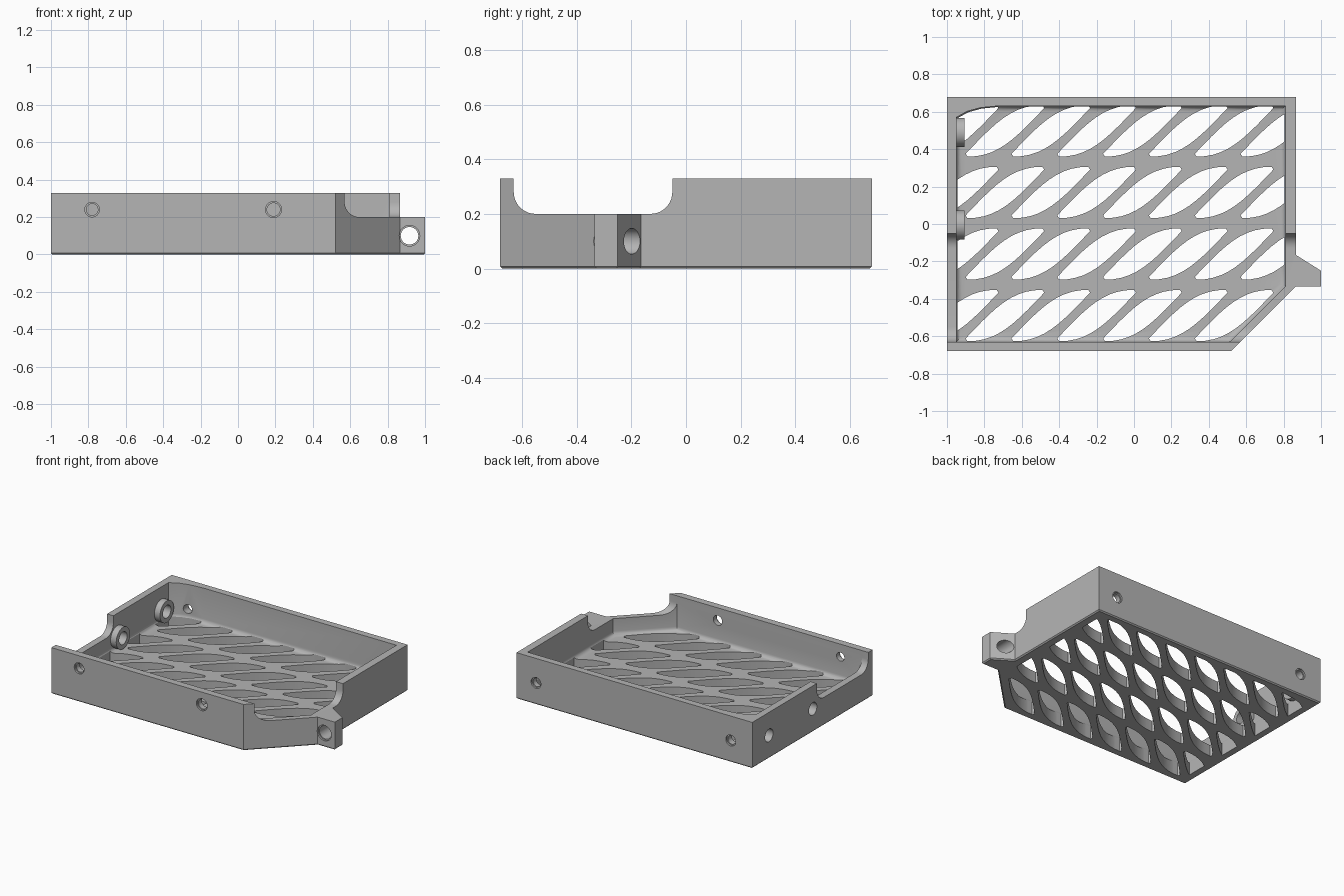
import bpy, bmesh, math
from mathutils import Vector

cube = bpy.data.objects.get("Cube")
if cube:
    bpy.data.objects.remove(cube, do_unlink=True)

grey = bpy.data.materials.new("plain_grey")
grey.use_nodes = True
grey.diffuse_color = (0.46, 0.46, 0.46, 1)
grey.node_tree.nodes["Principled BSDF"].inputs["Base Color"].default_value = grey.diffuse_color


def add_prism(bm, outline, lo, hi, axis="z", bottom_bevel=0, segments=1):
    """Extrude a closed outline along an axis, optionally easing the lower rim."""
    place = {"z": lambda p: (p[0], p[1], lo),
             "x": lambda p: (lo, p[0], p[1]),
             "y": lambda p: (p[0], lo, p[1])}[axis]
    shift = Vector([(hi - lo) * (axis == a) for a in "xyz"])
    base = bm.faces.new([bm.verts.new(place(p)) for p in outline])
    rim = list(base.edges)
    result = bmesh.ops.extrude_face_region(bm, geom=[base], use_keep_orig=True)
    top = [v for v in result["geom"] if isinstance(v, bmesh.types.BMVert)]
    bmesh.ops.translate(bm, verts=top, vec=shift)
    bmesh.ops.recalc_face_normals(bm, faces=bm.faces[:])
    if bottom_bevel:
        bmesh.ops.bevel(bm, geom=rim, offset=bottom_bevel, segments=segments,
                        profile=0.5, affect="EDGES")


def finish(name, bm):
    bmesh.ops.recalc_face_normals(bm, faces=bm.faces[:])
    mesh = bpy.data.meshes.new(name)
    bm.to_mesh(mesh)
    bm.free()
    mesh.materials.append(grey)
    obj = bpy.data.objects.new(name, mesh)
    bpy.context.collection.objects.link(obj)
    return obj


def prism(name, outline, lo, hi, **kw):
    bm = bmesh.new()
    add_prism(bm, outline, lo, hi, **kw)
    return finish(name, bm)


def circle(u, v, r, n=32):
    return [(u + r * math.cos(math.tau * i / n), v + r * math.sin(math.tau * i / n))
            for i in range(n)]


def arc(u, v, r, start, end, n=10):
    angles = [math.radians(start + (end - start) * i / n) for i in range(n + 1)]
    return [(u + r * math.cos(a), v + r * math.sin(a)) for a in angles]


def combine(target, other, operation):
    """Apply a boolean and discard the helper."""
    mod = target.modifiers.new("combine", "BOOLEAN")
    mod.operation, mod.object, mod.solver = operation, other, "EXACT"
    bpy.ops.object.select_all(action="DESELECT")
    bpy.context.view_layer.objects.active = target
    target.select_set(True)
    bpy.ops.object.modifier_apply(modifier=mod.name)
    bpy.data.objects.remove(other, do_unlink=True)


def bezier(a, b, c, d, n=10):
    pts = [Vector(p) for p in (a, b, c, d)]
    return [sum((p * w for p, w in zip(pts, ((1 - t) ** 3, 3 * t * (1 - t) ** 2,
                                            3 * t * t * (1 - t), t ** 3))), Vector((0, 0)))
            for t in (i / n for i in range(n + 1))]


HEIGHT, FLOOR = 0.33, 0.08

# Solid body with clipped corner and side lug
tray = prism("tray", [(-1, -0.68), (0.52, -0.68), (0.865, -0.335), (1, -0.335),
                      (1, -0.25), (0.865, -0.165), (0.865, 0.68), (-1, 0.68)],
             0, HEIGHT, bottom_bevel=0.008)


# Inner cavity with one thickened corner and a rounded floor edge
def inner_outline(g):
    return [(-0.95 + g, -0.63 + g), (0.513 - g, -0.63 + g), (0.81 - g, -0.333 + g),
            (0.81 - g, 0.632 - g), (-0.72 + g, 0.632 - g), (-0.82 + g, 0.622 - g),
            (-0.89 + g, 0.603 - g), (-0.95 + g, 0.57 - g)]


combine(tray, prism("cavity", inner_outline(0), FLOOR, 0.5, bottom_bevel=0.03, segments=4),
        "DIFFERENCE")

# Leaf-shaped floor openings, trimmed to the cavity
upper = bezier((0, 0.015), (0.16, 0.185), (0.25, 0.275), (0.41, 0.275))
leaf = upper + [Vector((0.42, 0.275)) - p for p in upper]
bm = bmesh.new()
for row in range(4):
    for col in range(-2, 6):
        corner = Vector((-0.655 + 0.245 * col, 0.36 - 0.329 * row))
        add_prism(bm, [p + corner for p in leaf], -0.1, 0.2)
openings = finish("openings", bm)
combine(openings, prism("trim", inner_outline(0.005), -0.05, 0.15), "INTERSECT")
combine(tray, openings, "DIFFERENCE")

# Lowered stretch of both side walls
notch = ([(-0.05, 0.5)] + arc(-0.13, 0.28, 0.08, 0, -90)
         + arc(-0.55, 0.28, 0.08, -90, -180) + [(-0.63, 0.5)])
combine(tray, prism("notch", notch, -1.2, 1.2, axis="x"), "DIFFERENCE")

# Tubular bosses inside the side wall, then their bores
BOSSES = (0.49, -0.005)
for y in BOSSES:
    combine(tray, prism("boss", circle(y, 0.165, 0.078), -0.97, -0.905, axis="x"), "UNION")
for y in BOSSES:
    combine(tray, prism("bore", circle(y, 0.165, 0.045), -1.1, -0.85, axis="x"), "DIFFERENCE")

# Screw holes with a shallow wider recess: x, z, radius, outer face, inner end, recess depth
HOLES = [(-0.78, 0.24, 0.031, -0.68, -0.55, 0.012),
         (0.19, 0.24, 0.035, -0.68, -0.55, 0.012),
         (-0.83, 0.155, 0.031, 0.68, 0.52, -0.012),
         (0.71, 0.155, 0.031, 0.68, 0.52, -0.012),
         (0.917, 0.1, 0.047, -0.335, -0.1, 0.012)]
for x, z, r, face, end, depth in HOLES:
    outside = face - 5 * depth
    combine(tray, prism("hole", circle(x, z, r), outside, end, axis="y"), "DIFFERENCE")
    combine(tray, prism("recess", circle(x, z, r + 0.008), outside, face + depth, axis="y"),
            "DIFFERENCE")

# Smooth the curves, keep the edges crisp
bpy.ops.object.select_all(action="DESELECT")
bpy.context.view_layer.objects.active = tray
tray.select_set(True)
bpy.ops.object.shade_smooth_by_angle(angle=math.radians(30))
